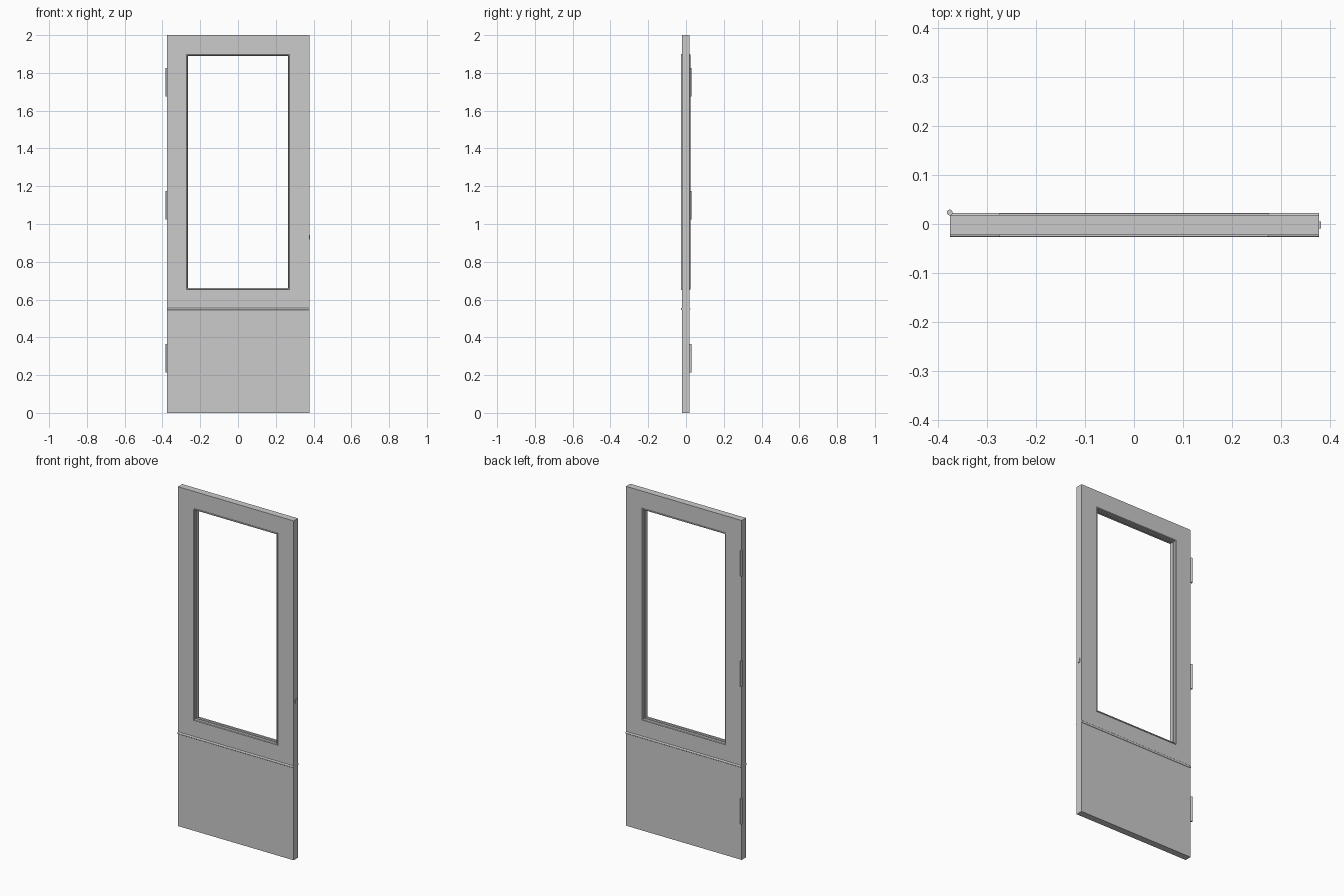
import bpy, bmesh, math

if "Cube" in bpy.data.objects:
    bpy.data.objects.remove(bpy.data.objects["Cube"])

X0, X1, Y0, Y1, H = -0.376, 0.378, -0.022, 0.018, 2.0
YC = (Y0 + Y1) / 2


def finish(name, bm):
    bmesh.ops.recalc_face_normals(bm, faces=bm.faces)
    me = bpy.data.meshes.new(name)
    bm.to_mesh(me)
    bm.free()
    ob = bpy.data.objects.new(name, me)
    bpy.context.collection.objects.link(ob)
    return ob


def ring_solid(name, rings):
    """Closed frame from rectangular loops (x0, x1, z0, z1, y)."""
    bm = bmesh.new()
    loops = [[bm.verts.new(p) for p in
              ((a, y, c), (b, y, c), (b, y, d), (a, y, d))]
             for a, b, c, d, y in rings]
    for i, cur in enumerate(loops):
        nxt = loops[(i + 1) % len(loops)]
        for k in range(4):
            m = (k + 1) % 4
            bm.faces.new((cur[k], cur[m], nxt[m], nxt[k]))
    return finish(name, bm)


def opening(half, y):
    """Rectangle of the window opening, grown evenly from its centre."""
    g = half - 0.265
    return (-half, half, 0.66 - g, 1.89 + g, y)


def box(name, x0, x1, y0, y1, z0, z1):
    bm = bmesh.new()
    bmesh.ops.create_cube(bm, size=1)
    for v in bm.verts:
        v.co = ((x0 + x1) / 2 + v.co.x * (x1 - x0),
                (y0 + y1) / 2 + v.co.y * (y1 - y0),
                (z0 + z1) / 2 + v.co.z * (z1 - z0))
    return finish(name, bm)


# Door leaf with window opening
ring_solid("door_leaf", [(X0, X1, 0, H, Y0), (X0, X1, 0, H, Y1),
                         opening(0.274, Y1), opening(0.274, Y0)])

# Window trim: raised bead on both faces, stepped rebate in the middle
half_profile = [(0.275, 0.019), (0.275, 0.0235), (0.272, 0.0245),
                (0.268, 0.022), (0.268, 0.007), (0.264, 0.007)]
profile = [(h, YC + d) for h, d in half_profile]
profile += [(h, YC - d) for h, d in reversed(half_profile)]
ring_solid("window_trim", [opening(h, y) for h, y in profile])

# Horizontal half-round beads above the lower panel, front and back
for name, y, s in (("front_bead", Y0, -1), ("back_bead", Y1, 1)):
    bm = bmesh.new()
    ends = []
    for x in (X0, X1):
        ends.append([bm.verts.new((x, y + s * 0.005 * math.sin(math.pi * i / 6),
                                   0.55 + 0.006 * math.cos(math.pi * i / 6)))
                     for i in range(7)])
    a, b = ends
    for i in range(7):
        j = (i + 1) % 7
        bm.faces.new((a[i], a[j], b[j], b[i]))
    bm.faces.new(a)
    bm.faces.new(b)
    finish(name, bm)

# Hinge knuckles on the back left edge
for i, z in enumerate((0.29, 1.10, 1.75)):
    bpy.ops.mesh.primitive_cylinder_add(vertices=12, radius=0.006, depth=0.15,
                                        location=(-0.377, 0.0235, z))
    bpy.context.object.name = f"hinge_{i + 1}"

# Latch bolt on the right edge
box("latch_bolt", 0.36, 0.382, YC - 0.007, YC + 0.007, 0.918, 0.942)
